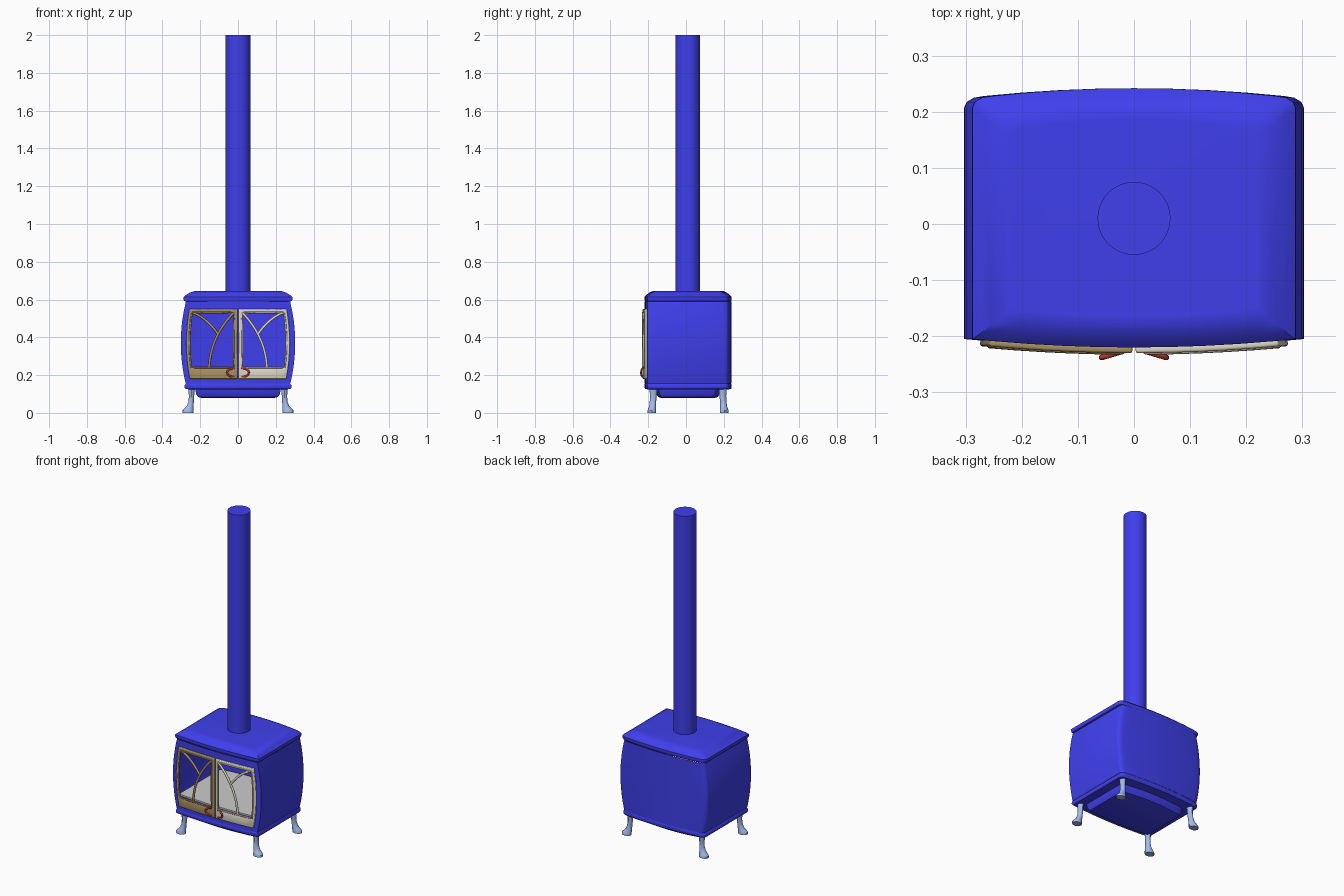
import bpy, bmesh, math
from mathutils import Vector

if "Cube" in bpy.data.objects:
    bpy.data.objects.remove(bpy.data.objects["Cube"])


def mat(name, col):
    m = bpy.data.materials.new(name)
    m.diffuse_color = (*col, 1)
    m.use_nodes = True
    m.node_tree.nodes["Principled BSDF"].inputs["Base Color"].default_value = m.diffuse_color
    return m


BLUE = mat("blue_enamel", (0.05, 0.05, 0.85))
TAN = mat("tan", (0.40, 0.29, 0.13))
CREAM = mat("cream", (0.75, 0.70, 0.58))
RED = mat("red", (0.60, 0.05, 0.03))
STEEL = mat("pale_blue", (0.36, 0.50, 0.85))


def finish(ob, material, angle=35):
    if material:
        ob.data.materials.append(material)
    bpy.ops.object.select_all(action='DESELECT')
    bpy.context.view_layer.objects.active = ob
    ob.select_set(True)
    bpy.ops.object.shade_smooth_by_angle(angle=math.radians(angle))
    return ob


def loft(name, rings, material, cap=True, skip=None, angle=35):
    """Skin a stack of equal-length closed rings."""
    bm = bmesh.new()
    vs = [[bm.verts.new(p) for p in r] for r in rings]
    n = len(rings[0])
    for k in range(len(vs) - 1):
        for i in range(n):
            if skip and skip(k, i):
                continue
            j = (i + 1) % n
            bm.faces.new((vs[k][i], vs[k][j], vs[k + 1][j], vs[k + 1][i]))
    if cap:
        bm.faces.new(vs[0][::-1])
        bm.faces.new(vs[-1])
    me = bpy.data.meshes.new(name)
    bm.to_mesh(me)
    bm.free()
    ob = bpy.data.objects.new(name, me)
    bpy.context.collection.objects.link(ob)
    return finish(ob, material, angle)


# Plan outline: bowed front, sharp front corners, rounded back corners
FR = [-1, -.86, -.65, -.43, -.22, 0, .22, .43, .65, .86, 1]


def section(w, z, inset=0.0, r=0.035):
    yf, yb = -0.205 + inset, 0.228 - inset
    pts = [(w * f, yf - 0.015 * (1 - f * f), z) for f in FR]
    right = [(w - r + r * math.cos(a), yb - r * 0.6 + r * 0.6 * math.sin(a), z)
             for a in (math.radians(d) for d in (0, 30, 60, 90))]
    back = [((w - r) * f, yb + 0.014 * (1 - f * f), z) for f in (.75, .5, .25, 0, -.25, -.5, -.75)]
    return pts + right + back + [(-x, y, z) for x, y, z in reversed(right)]


def side(z):
    return 0.303 - 0.026 * ((z - 0.37) / 0.215) ** 2


# Firebox shell with bulged sides and a front opening
levels = [.155, .195, .24, .29, .33, .37, .41, .45, .49, .535, .59]
loft("stove_body", [section(side(z), z) for z in levels], BLUE, cap=False,
     skip=lambda k, i: 1 <= k <= 8 and 1 <= i <= 8)

# Lid with domed edge, and base plate
lid = [(.272, .588, .006), (.284, .592, .002), (.289, .602, 0), (.288, .614, 0), (.274, .625, .010),
       (.254, .637, .026), (.232, .644, .042), (.22, .645, .055)]
loft("stove_lid", [section(w, z, i) for w, z, i in lid], BLUE, angle=40)
base = [(.262, .125, .014), (.278, .126, .004), (.283, .134, 0), (.282, .148, 0), (.274, .157, .004)]
loft("base_plate", [section(w, z, i) for w, z, i in base], BLUE, angle=40)

# Ash tray under the base
tray = [(.196, .08, .085), (.212, .084, .073), (.222, .1, .064), (.226, .127, .06)]
loft("ash_tray", [section(w, z, i) for w, z, i in tray], BLUE)

# Grey firebox floor
loft("firebox_floor", [section(.27, z, .012) for z in (.235, .245)], None)

# Flue pipe
loft("flue_pipe", [[(.065 * math.cos(t * math.tau / 40), .01 + .065 * math.sin(t * math.tau / 40), z)
                    for t in range(40)] for z in (.64, 2.0)], BLUE)

# Legs with outward feet
LEG = [(0, .265, .192, .030, .023), (.012, .265, .192, .030, .023), (.022, .260, .190, .025, .021),
       (.036, .253, .188, .018, .018), (.06, .248, .186, .014, .017), (.09, .246, .184, .014, .018),
       (.13, .246, .183, .018, .021)]
for sx, sn in ((-1, "left"), (1, "right")):
    for sy, yn in ((-1, "front"), (1, "back")):
        rings = [[(sx * cx + rx * math.cos(a), .011 + sy * cy + ry * math.sin(a), z)
                  for a in (math.tau * t / 12 for t in range(12))] for z, cx, cy, rx, ry in LEG]
        loft(f"{yn}_{sn}_leg", rings, STEEL)


def on_door(u, z, off):
    """Point on the bowed front; u is the half width at mid height."""
    x = u * side(z) / 0.303
    return Vector((x, -0.205 - 0.015 * (1 - (u / .303) ** 2) - off, z))


def tube(name, pts, radius, material, closed=False):
    cu = bpy.data.curves.new(name, 'CURVE')
    cu.dimensions = '3D'
    cu.bevel_depth, cu.bevel_resolution, cu.use_fill_caps = radius, 2, True
    sp = cu.splines.new('POLY')
    sp.points.add(len(pts) - 1)
    for q, p in zip(sp.points, pts):
        q.co = (*p, 1)
    sp.use_cyclic_u = closed
    ob = bpy.data.objects.new(name, cu)
    bpy.context.collection.objects.link(ob)
    cu.materials.append(material)


def bez(a, b, c, n=12):
    a, b, c = Vector(a), Vector(b), Vector(c)
    return [a * (1 - t) ** 2 + b * 2 * t * (1 - t) + c * t * t for t in (i / n for i in range(n + 1))]


# Doors: frame, bead, curved glazing bars and handle, mirrored left and right
US = [.003, .022, .07, .12, .17, .22, .256, .274]
ZS = [.18, .24, .28, .33, .37, .41, .46, .5, .532, .55]
for s, sn, m in ((-1, "left", TAN), (1, "right", CREAM)):
    bm = bmesh.new()
    g = [[bm.verts.new(on_door(s * u, z, .003)) for u in US] for z in ZS]
    for j in range(len(ZS) - 1):
        for i in range(len(US) - 1):
            if 1 <= j <= 7 and 1 <= i <= 5:
                continue
            f = [g[j][i], g[j][i + 1], g[j + 1][i + 1], g[j + 1][i]]
            bm.faces.new(f if s > 0 else f[::-1])
    me = bpy.data.meshes.new(sn + "_door")
    bm.to_mesh(me)
    bm.free()
    door = bpy.data.objects.new(sn + "_door", me)
    bpy.context.collection.objects.link(door)
    sol = door.modifiers.new("thick", 'SOLIDIFY')
    sol.thickness, sol.offset = .014, 0
    bev = door.modifiers.new("round", 'BEVEL')
    bev.width, bev.segments, bev.limit_method = .004, 2, 'ANGLE'
    finish(door, m)

    zin = ZS[1:9]
    loop = ([on_door(s * .022, z, .008) for z in zin] + [on_door(s * u, .532, .008) for u in US[2:6]]
            + [on_door(s * .256, z, .008) for z in zin[::-1]] + [on_door(s * u, .24, .008) for u in US[5:1:-1]])
    tube(sn + "_door_bead", loop, .005, m, closed=True)
    for k, (a, b, c) in enumerate((((.024, .53, 0), (.135, .42, 0), (.158, .24, 0)),
                                   ((.25, .53, 0), (.165, .50, 0), (.105, .415, 0)))):
        tube(f"{sn}_door_bar_{k + 1}", [on_door(s * p.x, p.y, .005) for p in bez(a, b, c)], .007, m)

    arc = [(s * (.018 + .040 * math.sin(t)), -.226 - .012 * math.sin(t), .213 + .023 * math.cos(t))
           for t in (math.pi * i / 14 for i in range(15))]
    tube(sn + "_handle", arc, .005, RED)
